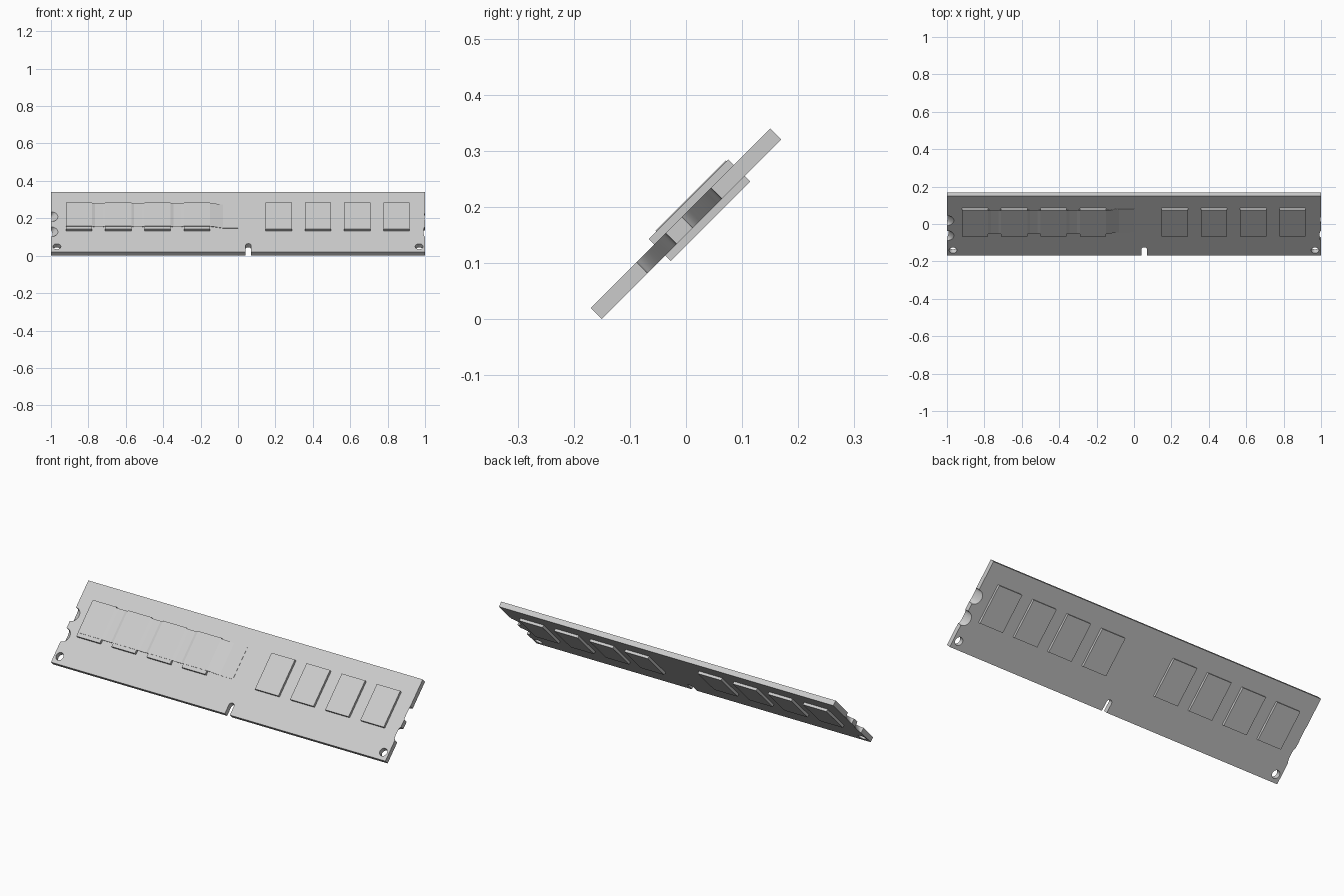
import bpy, bmesh, math

cube = bpy.data.objects.get("Cube")
if cube:
    bpy.data.objects.remove(cube, do_unlink=True)

grey = bpy.data.materials.new("light_grey")
grey.use_nodes = True
GREY = (0.6, 0.6, 0.6, 1)
grey.diffuse_color = GREY
grey.node_tree.nodes["Principled BSDF"].inputs["Base Color"].default_value = GREY

HALF_W, HALF_T = 0.226, 0.014      # board half width and half thickness
CHIP_N = 0.0277                    # chip face height over the board middle


def loft(name, loop_a, loop_b):
    """Solid between two matching loops, leaned back by 45 degrees."""
    bm = bmesh.new()
    a = [bm.verts.new(p) for p in loop_a]
    b = [bm.verts.new(p) for p in loop_b]
    bm.faces.new(a)
    bm.faces.new(b)
    for i in range(len(a)):
        j = (i + 1) % len(a)
        bm.faces.new((a[i], a[j], b[j], b[i]))
    bmesh.ops.recalc_face_normals(bm, faces=bm.faces)
    mesh = bpy.data.meshes.new(name)
    bm.to_mesh(mesh)
    bm.free()
    mesh.materials.append(grey)
    ob = bpy.data.objects.new(name, mesh)
    bpy.context.collection.objects.link(ob)
    ob.rotation_euler.x = math.radians(45)
    ob.location.z = 0.17
    return ob


def plate(name, outline, low, high):
    return loft(name, [(x, v, low) for x, v in outline],
                [(x, v, high) for x, v in outline])


def arc(cx, cy, rx, ry, start, end, steps):
    angles = [math.radians(start + (end - start) * i / steps) for i in range(steps + 1)]
    return [(cx + rx * math.cos(t), cy + ry * math.sin(t)) for t in angles]


# Board outline: end notches taper through the thickness, opposite ways at each end
def board_outline(side):
    left = [0.037, 0.037] if side > 0 else [0.002, 0.008]
    right = [0.002, 0.008] if side > 0 else [0.037, 0.037]
    pts = [(1, -HALF_W)]
    for v, d in ((-0.074, right[1]), (0.04, right[0])):
        pts += arc(1, v, d, 0.037, 270, 90, 16)
    pts += [(1, HALF_W), (-1, HALF_W)]
    for v, d in ((0.04, left[0]), (-0.074, left[1])):
        pts += arc(-1, v, d, 0.037, 90, -90, 16)
    pts.append((-1, -HALF_W))
    return [(x, v, side * HALF_T) for x, v in pts]


board = loft("circuit_board", board_outline(-1), board_outline(1))

# Key slot and corner holes
slot = [(0.04, -0.3)] + arc(0.055, -0.178, 0.015, 0.015, 180, 0, 12) + [(0.07, -0.3)]
cutters = [plate("slot_cutter", slot, -0.1, 0.1)]
for sx in (-1, 1):
    circle = arc(sx * 0.968, -0.185, 0.021, 0.021, 0, 360, 24)[:-1]
    cutters.append(plate("hole_cutter", circle, -0.1, 0.1))
bpy.context.view_layer.objects.active = board
for cutter in cutters:
    cutter.hide_render = True
    mod = board.modifiers.new("cut", 'BOOLEAN')
    mod.operation = 'DIFFERENCE'
    mod.solver = 'EXACT'
    mod.object = cutter
    bpy.ops.object.modifier_apply(modifier=mod.name)
    bpy.data.objects.remove(cutter, do_unlink=True)
board.select_set(True)
bpy.ops.object.shade_smooth_by_angle(angle=math.radians(30))

# Memory chips on both faces, two groups of four
chip_starts = [g + 0.21 * i for g in (-0.92, 0.148) for i in range(4)]
for x in chip_starts:
    box = [(x, -0.0665), (x + 0.14, -0.0665), (x + 0.14, 0.134), (x, 0.134)]
    plate("front_chip", box, HALF_T - 0.002, CHIP_N)
    plate("back_chip", box, -CHIP_N, 0.002 - HALF_T)

# Sticker draped over the left group, sagging in the gaps and down onto the board
top = []
for x in chip_starts[:4]:
    top += [(x, 0.0295), (x + 0.14, 0.0295)]
    if x != chip_starts[3]:
        top += [(x + 0.155, 0.0245), (x + 0.195, 0.0245)]
top += [(-0.08, 0.0158), (0, 0.0152)]
profile = top + [(x, n - 0.0022) for x, n in reversed(top)]
loft("sticker", [(x, -0.047, n) for x, n in profile],
     [(x, 0.13, n) for x, n in profile])
